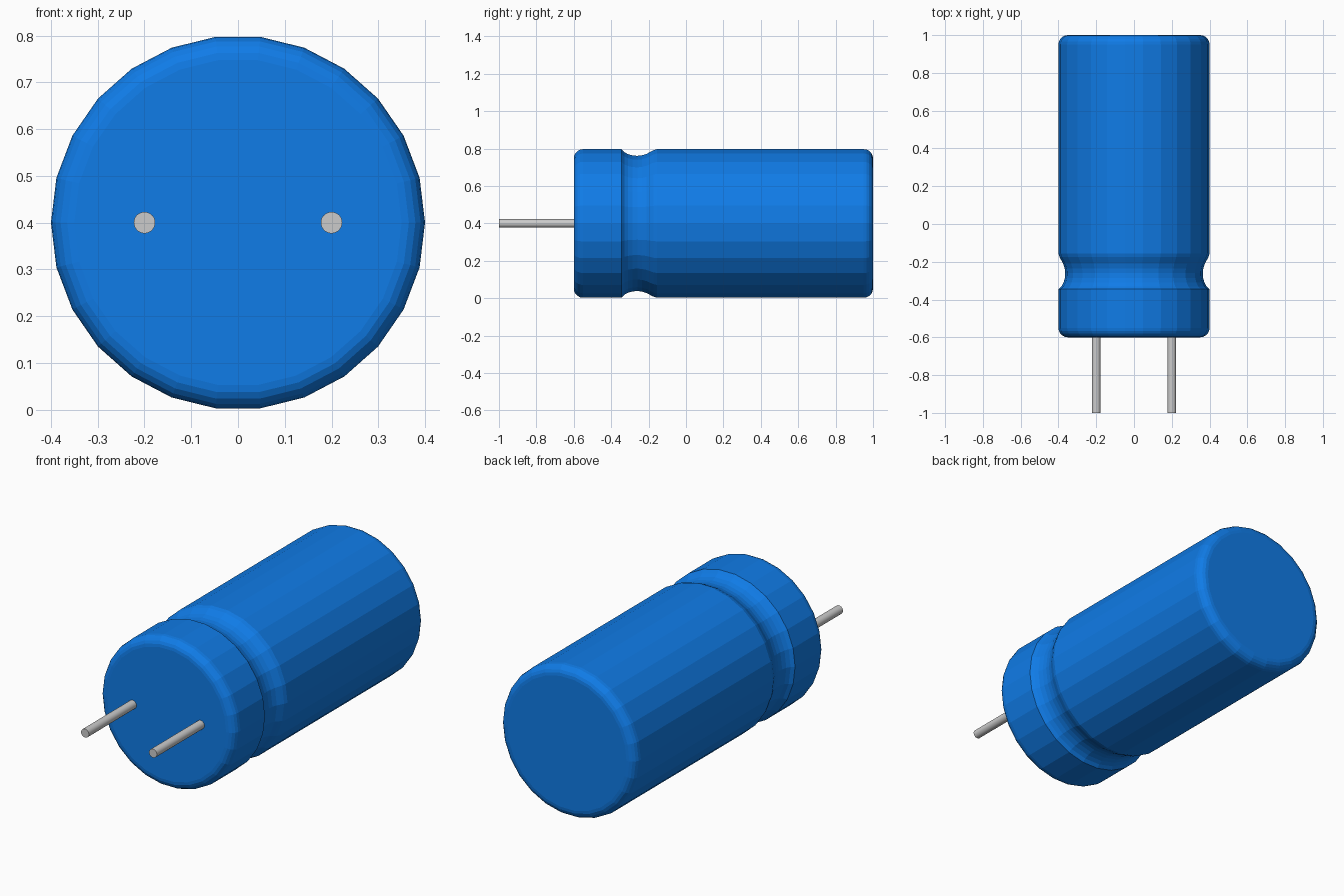
import bpy, bmesh, math

if "Cube" in bpy.data.objects:
    bpy.data.objects.remove(bpy.data.objects["Cube"])

SIDES = 26
CZ = 0.4  # height of the axis


def lathe(name, profile, x=0.0):
    """Revolve (y, radius) points around a y-aligned axis, with capped ends."""
    bm = bmesh.new()
    rings = []
    for y, r in profile:
        rings.append([bm.verts.new((x + r * math.cos(2 * math.pi * i / SIDES), y,
                                    CZ + r * math.sin(2 * math.pi * i / SIDES)))
                      for i in range(SIDES)])
    for a, b in zip(rings, rings[1:]):
        for i in range(SIDES):
            j = (i + 1) % SIDES
            bm.faces.new((a[i], a[j], b[j], b[i]))
    bm.faces.new(rings[0])
    bm.faces.new(rings[-1])
    bmesh.ops.recalc_face_normals(bm, faces=bm.faces)
    mesh = bpy.data.meshes.new(name)
    bm.to_mesh(mesh)
    bm.free()
    obj = bpy.data.objects.new(name, mesh)
    bpy.context.collection.objects.link(obj)
    return obj


# Can profile: rounded front rim, crimped groove, rounded back rim
R, B, STEPS = 0.4, 0.05, 5
arc = [math.pi / 2 * i / STEPS for i in range(STEPS + 1)]
front = [(-0.6 + B * (1 - math.sin(t)), R - B * (1 - math.cos(t))) for t in reversed(arc)]
front = front[::-1]
front = [(-0.6 + B * (1 - math.cos(t)), R - B * (1 - math.sin(t))) for t in arc]
back = [(1.0 - B * (1 - math.cos(t)), R - B * (1 - math.sin(t))) for t in reversed(arc)]
groove = [(-0.345, 0.4), (-0.33, 0.384), (-0.31, 0.373), (-0.285, 0.366), (-0.26, 0.364),
          (-0.235, 0.367), (-0.21, 0.375), (-0.19, 0.386), (-0.175, 0.394), (-0.155, 0.4)]
can = lathe("capacitor_can", front + groove + back)
blue = bpy.data.materials.new("blue_sleeve")
blue.diffuse_color = (0.005, 0.2, 0.8, 1)
blue.use_nodes = True
blue.node_tree.nodes["Principled BSDF"].inputs["Base Color"].default_value = blue.diffuse_color
can.data.materials.append(blue)

# Wire leads
for side, x in (("left", -0.2), ("right", 0.2)):
    lead = lathe(side + "_lead", [(-1.0, 0.023), (-0.59, 0.023)], x)
    lead.data.shade_smooth()
    bpy.context.view_layer.objects.active = lead
    lead.select_set(True)
    bpy.ops.object.shade_smooth_by_angle(angle=math.radians(30))
    lead.select_set(False)
